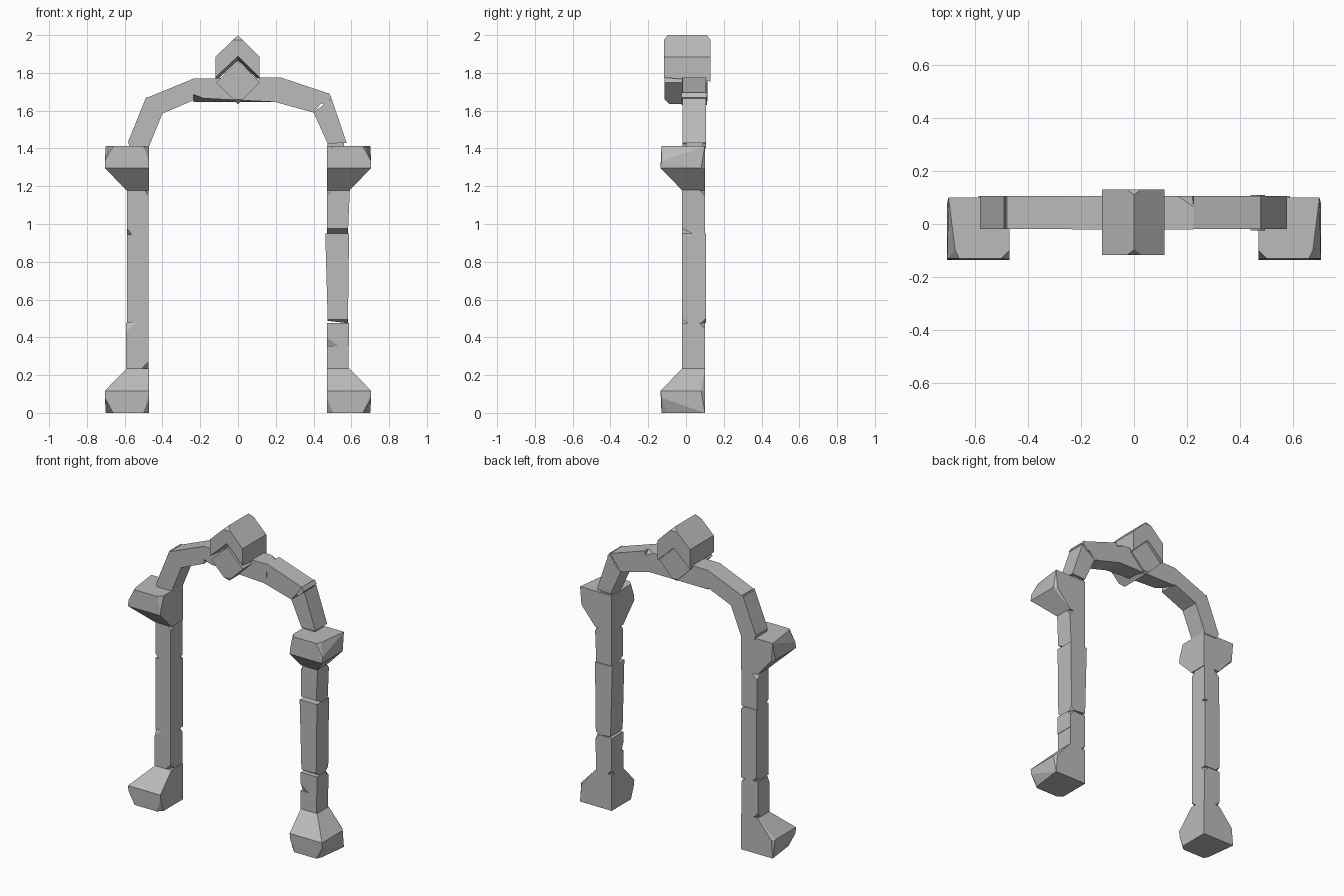
import bpy
import bmesh
from mathutils import Vector

cube = bpy.data.objects.get("Cube")
if cube:
    bpy.data.objects.remove(cube, do_unlink=True)

# Single stone colour
stone = bpy.data.materials.new("grey_stone")
stone.use_nodes = True
COLOUR = (0.5, 0.5, 0.5, 1)
stone.diffuse_color = COLOUR
stone.node_tree.nodes["Principled BSDF"].inputs["Base Color"].default_value = COLOUR

BACK, FRONT = 0.10, -0.02


def finish(name, bm):
    """Tidy the mesh and turn it into an object."""
    bmesh.ops.dissolve_limit(bm, angle_limit=0.01, verts=bm.verts[:], edges=bm.edges[:])
    bmesh.ops.recalc_face_normals(bm, faces=bm.faces[:])
    mesh = bpy.data.meshes.new(name)
    bm.to_mesh(mesh)
    bm.free()
    mesh.materials.append(stone)
    obj = bpy.data.objects.new(name, mesh)
    bpy.context.collection.objects.link(obj)
    return obj


def chip(bm, signs, depths):
    """Slice off a corner (three depths) or an edge (one depth zero)."""
    pts = [v.co for v in bm.verts]
    corner = Vector([max(p[i] for p in pts) if signs[i] > 0 else min(p[i] for p in pts)
                     for i in range(3)])
    normal = Vector([s / d if d else 0 for s, d in zip(signs, depths)])
    axis = next(i for i in range(3) if depths[i])
    corner[axis] -= signs[axis] * depths[axis]
    geom = bm.verts[:] + bm.edges[:] + bm.faces[:]
    cut = bmesh.ops.bisect_plane(bm, geom=geom, plane_co=corner, plane_no=normal,
                                 clear_outer=True)
    edges = [e for e in cut["geom_cut"] if isinstance(e, bmesh.types.BMEdge)]
    bmesh.ops.holes_fill(bm, edges=edges)


def prism(name, front, back, y0, y1, chips=()):
    """Stone with an x-z outline at its front and back."""
    bm = bmesh.new()
    a = [bm.verts.new((x, y0, z)) for x, z in front]
    b = [bm.verts.new((x, y1, z)) for x, z in back]
    bm.faces.new(a)
    bm.faces.new(b[::-1])
    n = len(a)
    for i in range(n):
        j = (i + 1) % n
        bm.faces.new((a[i], b[i], b[j], a[j]))
    bmesh.ops.recalc_face_normals(bm, faces=bm.faces[:])
    for signs, depths in chips:
        chip(bm, signs, depths)
    return finish(name, bm)


def block(name, x0, x1, z0, z1, y0=FRONT, y1=BACK, chips=()):
    outline = [(x0, z0), (x1, z0), (x1, z1), (x0, z1)]
    return prism(name, outline, outline, y0, y1, chips)


def flared_stone(name, side, z_wide, up):
    """Base or capital: wide end at z_wide, narrowing to the column."""
    layers = {
        0: [(.47, .10), (.70, .10), (.675, -.10), (.66, -.13), (.50, -.13), (.47, -.10)],
        .08: [(.47, -.13), (.705, -.13)],
        .117: [(.47, -.135), (.705, -.135), (.705, .08), (.69, .10), (.47, .10)],
        .235: [(.47, FRONT), (.59, FRONT), (.59, BACK), (.47, BACK)],
    }
    bm = bmesh.new()
    for h, ring in layers.items():
        for x, y in ring:
            bm.verts.new((side * x, y, z_wide + up * h))
    bmesh.ops.convex_hull(bm, input=bm.verts[:])
    return finish(name, bm)


# Bases and capitals
for label, side in (("left", 1), ("right", -1)):
    flared_stone(label + "_base", side, 0, 1)
    flared_stone(label + "_capital", side, 1.413, -1)

# Right column stones
block("right_column_lower", -.592, -.475, .235, .475, chips=[
    ((-1, -1, 1), (.05, .02, .045)), ((1, -1, -1), (.035, .04, .035)),
    ((1, 1, 1), (.03, .03, .03)), ((-1, 1, -1), (.03, .03, .03))])
block("right_column_shaft", -.587, -.475, .475, .945, y1=.105, chips=[
    ((-1, 1, -1), (.03, .03, .03)), ((1, 1, 1), (.03, .03, .02))])
block("right_column_upper", -.587, -.475, .945, 1.18, chips=[
    ((-1, -1, -1), (.025, .03, .03)), ((1, -1, 1), (.02, .03, .03)),
    ((-1, 1, 1), (.04, .04, .04))])

# Left column stones
block("left_column_foot", .47, .585, .235, .355, chips=[
    ((-1, 1, -1), (.03, .03, .03))])
block("left_column_lower", .47, .588, .355, .475, chips=[
    ((-1, -1, -1), (.06, .02, .045)), ((1, 1, 1), (.03, .03, .03))])
shaft = [(.475, .487), (.582, .475), (.588, .95), (.462, .95)]
prism("left_column_shaft", shaft, shaft, FRONT, .105, [
    ((1, 1, -1), (.03, .03, .03)), ((0, -1, -1), (0, .03, .02))])
upper = [(.472, .95), (.582, .95), (.592, 1.18), (.472, 1.18)]
prism("left_column_upper", upper, upper, FRONT, BACK, [
    ((0, -1, -1), (0, .05, .025)), ((-1, -1, 1), (.025, .03, .03)),
    ((1, 1, 1), (.03, .03, .03))])

# Arch stones
arch = {
    "right_arch_springer": [(-.475, 1.40), (-.57, 1.40), (-.582, 1.435), (-.485, 1.675),
                            (-.40, 1.585)],
    "right_arch_shoulder": [(-.49, 1.665), (-.40, 1.585), (-.235, 1.655), (-.235, 1.77)],
    "left_arch_shoulder": [(.40, 1.59), (.482, 1.69), (.225, 1.776), (.20, 1.645)],
    "left_arch_springer": [(.475, 1.425), (.575, 1.43), (.495, 1.665), (.40, 1.59)],
}
for name, outline in arch.items():
    prism(name, outline, outline, -.018, .105)
block("left_springer_joint", .475, .56, 1.40, 1.435, y0=0, y1=.09)
prism("left_shoulder_lip", [(.44, 1.64), (.46, 1.63), (.495, 1.67), (.48, 1.695)],
      [(.44, 1.64), (.46, 1.63), (.495, 1.67), (.48, 1.695)], -.025, .11)
prism("arch_crown", [(-.235, 1.77), (-.235, 1.685), (-.18, 1.665), (.22, 1.645), (.225, 1.776)],
      [(-.235, 1.77), (-.235, 1.645), (-.18, 1.645), (.22, 1.645), (.225, 1.776)],
      -.02, .105, [((1, 1, 1), (.06, .04, .03))])

# Keystone: diamond below a folded cap
diamond = [(0, 1.635), (.115, 1.75), (0, 1.862), (-.115, 1.75)]
prism("keystone_diamond", diamond, diamond, -.113, .115, [
    ((0, -1, -1), (0, .025, .025)), ((0, 1, -1), (0, .02, .02))])
top = [(-.12, 1.885), (0, 2.0), (.115, 1.885)]
prism("keystone_cap", [(-.12, 1.775)] + top + [(.115, 1.775), (0, 1.888)],
      [(-.12, 1.755)] + top + [(.115, 1.755), (0, 1.865)], -.117, .13, [
    ((0, -1, 1), (0, .02, .025)), ((0, 1, 1), (0, .02, .025))])
